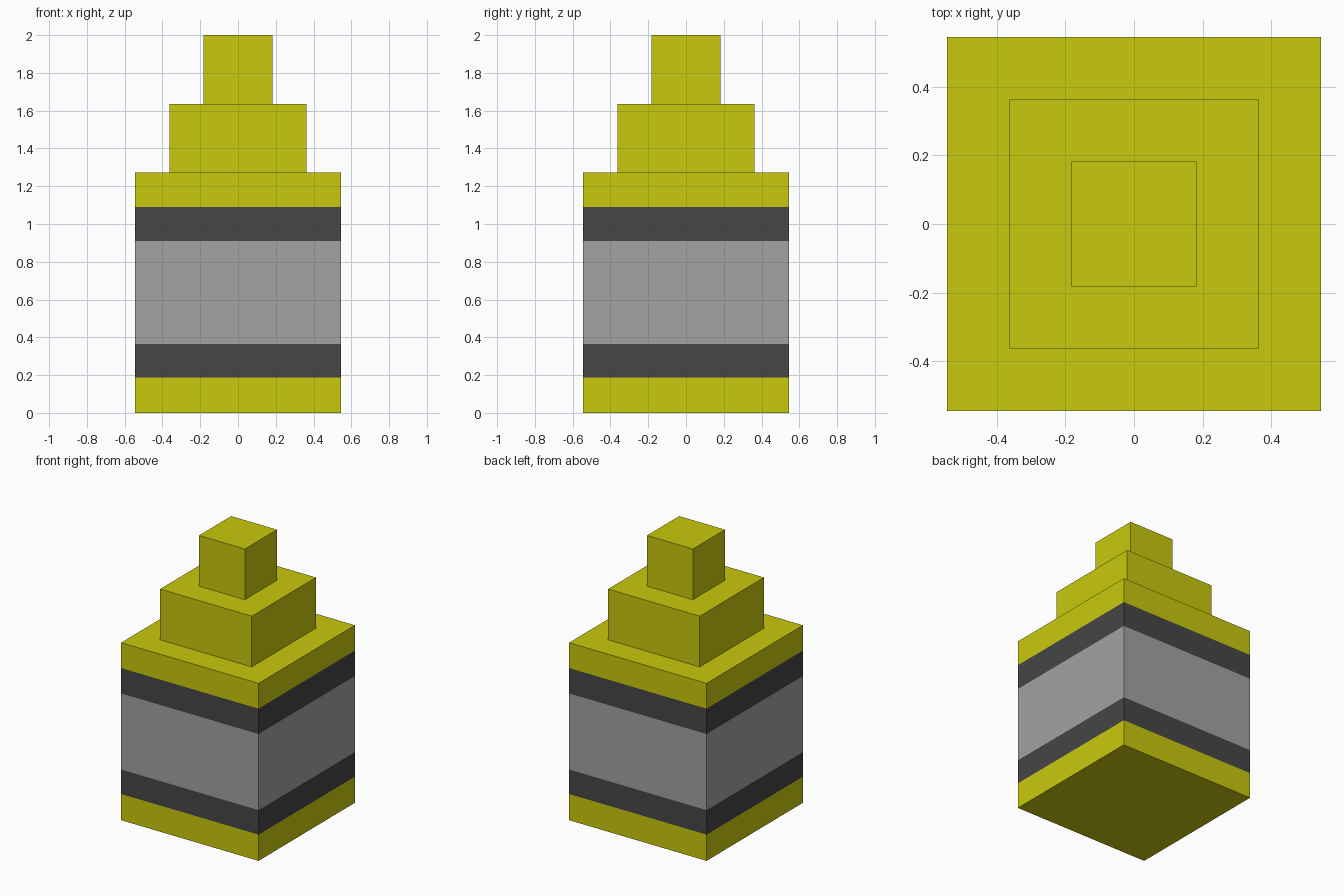
import bpy
import bmesh

if "Cube" in bpy.data.objects:
    bpy.data.objects.remove(bpy.data.objects["Cube"])

U = 2 / 11  # the model is built on an 11-unit-high block grid


def material(name, rgb):
    m = bpy.data.materials.new(name)
    m.diffuse_color = (*rgb, 1)
    m.use_nodes = True
    m.node_tree.nodes["Principled BSDF"].inputs["Base Color"].default_value = m.diffuse_color
    return m


YELLOW = material("yellow", (0.584, 0.584, 0.004))
DARK = material("dark grey", (0.061, 0.061, 0.061))
GREY = material("light grey", (0.366, 0.366, 0.366))


def block(name, width, z0, z1, materials, cuts=()):
    """Square block standing from z0 to z1, with optional horizontal cuts."""
    bm = bmesh.new()
    bmesh.ops.create_cube(bm, size=1)
    for v in bm.verts:
        v.co.x *= width
        v.co.y *= width
        v.co.z = z1 if v.co.z > 0 else z0
    for z in cuts:
        bmesh.ops.bisect_plane(bm, geom=bm.verts[:] + bm.edges[:] + bm.faces[:],
                               plane_co=(0, 0, z), plane_no=(0, 0, 1))
    mesh = bpy.data.meshes.new(name)
    bm.to_mesh(mesh)
    bm.free()
    for m in materials:
        mesh.materials.append(m)
    obj = bpy.data.objects.new(name, mesh)
    bpy.context.collection.objects.link(obj)
    return obj


# Banded body: yellow ends, dark stripes, grey middle, coloured by height
body = block("body", 6 * U, 0, 7 * U, (YELLOW, DARK, GREY),
             cuts=(0.188, 2 * U, 5 * U, 6 * U))
for face in body.data.polygons:
    offset = abs(face.center.z - 3.5 * U)
    face.material_index = 2 if offset < 1.4 * U else 1 if offset < 2.4 * U else 0

# Stepped yellow top
block("middle_step", 4 * U, 7 * U, 9 * U, (YELLOW,))
block("top_step", 2 * U, 9 * U, 11 * U, (YELLOW,))
